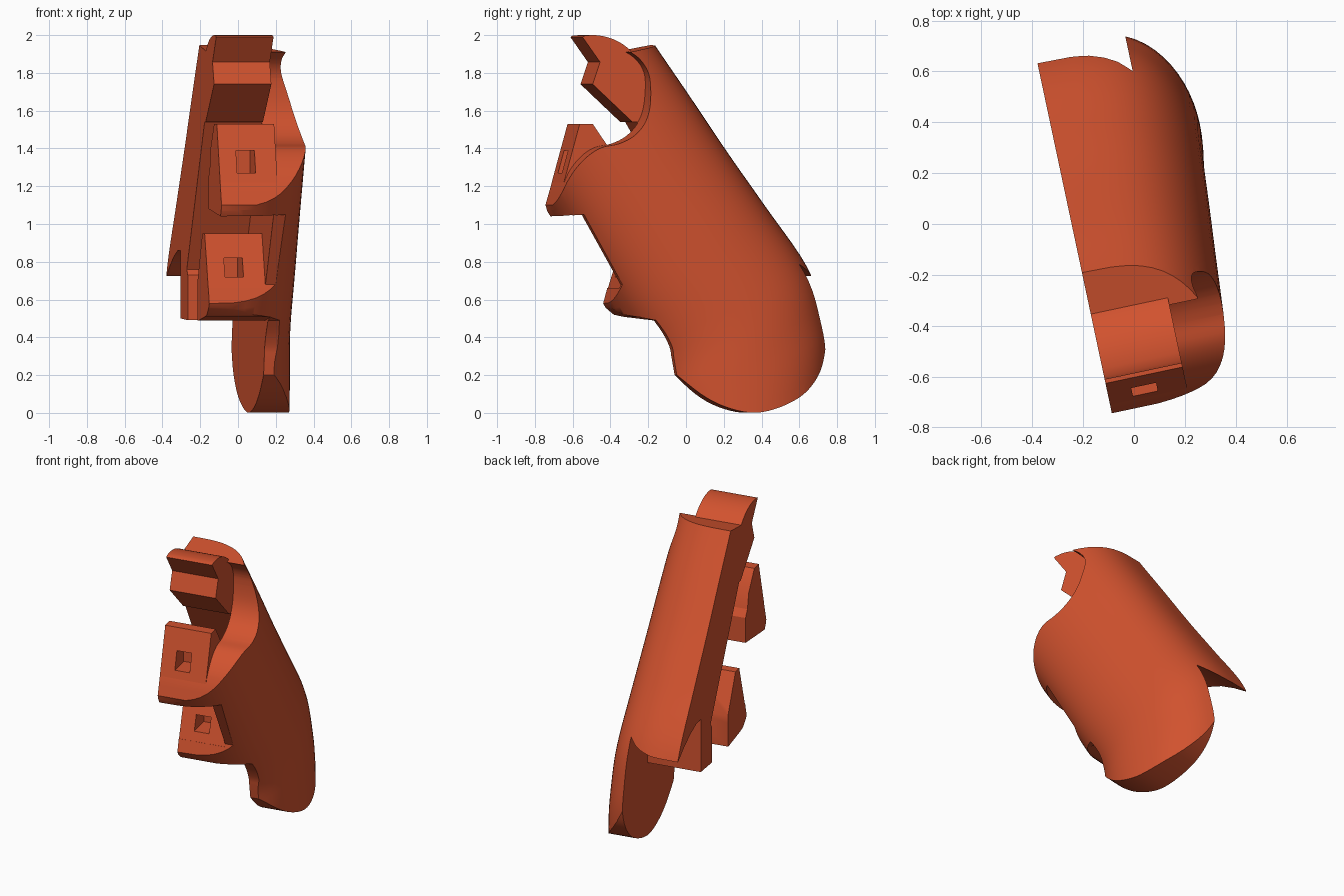
import bpy, bmesh, math
from mathutils import Matrix, Vector

if "Cube" in bpy.data.objects:
    bpy.data.objects.remove(bpy.data.objects["Cube"])

TURN = Matrix.Rotation(math.radians(12), 4, 'Z')
LEFT, INNER = -0.24, 0.07          # open side plane and inner face of the side wall

mat = bpy.data.materials.new("burnt_orange")
mat.diffuse_color = (0.64, 0.085, 0.028, 1)
mat.use_nodes = True
mat.node_tree.nodes["Principled BSDF"].inputs["Base Color"].default_value = mat.diffuse_color


def finish(name, bm):
    bmesh.ops.recalc_face_normals(bm, faces=bm.faces)
    bm.transform(TURN)
    me = bpy.data.meshes.new(name)
    bm.to_mesh(me)
    bm.free()
    me.materials.append(mat)
    ob = bpy.data.objects.new(name, me)
    bpy.context.collection.objects.link(ob)
    return ob


def prism(name, pts, x0, x1):
    """Side profile (y, z) extruded from x0 to x1."""
    bm = bmesh.new()
    a = [bm.verts.new((x0, y, z)) for y, z in pts]
    b = [bm.verts.new((x1, y, z)) for y, z in pts]
    n = len(pts)
    bm.faces.new(a)
    bm.faces.new(b[::-1])
    for i in range(n):
        bm.faces.new((a[i], a[(i + 1) % n], b[(i + 1) % n], b[i]))
    return finish(name, bm)


def boolean(ob, cutter, op):
    m = ob.modifiers.new("cut", 'BOOLEAN')
    m.object, m.operation, m.solver = cutter, op, 'EXACT'
    bpy.context.view_layer.objects.active = ob
    bpy.ops.object.modifier_apply(modifier=m.name)
    bpy.data.objects.remove(cutter)


def spline(rows, steps):
    """Catmull-Rom resampling of a list of tuples."""
    rows = [Vector(r) for r in rows]
    out = []
    for i in range(len(rows) - 1):
        p0, p1 = rows[max(i - 1, 0)], rows[i]
        p2, p3 = rows[i + 1], rows[min(i + 2, len(rows) - 1)]
        for s in range(steps):
            t = s / steps
            out.append(0.5 * (2 * p1 + (p2 - p0) * t + (2 * p0 - 5 * p1 + 4 * p2 - p3) * t * t
                              + (3 * p1 - p0 - 3 * p2 + p3) * t ** 3))
    return out + [rows[-1]]


def curve(rows, steps=4):
    return [tuple(p) for p in spline(rows, steps)]


# Domed shell: lofted half-oval sections (back y, back z, front y, front z), side bulge
edges = [(-.30, 2.18, -1.15, 1.75), (-.14, 1.94, -.92, 1.40), (.04, 1.68, -.74, 1.13),
         (.245, 1.38, -.55, .83), (.445, 1.10, -.38, .55), (.67, .78, -.21, .26),
         (.755, .53, -.17, .03), (.785, .28, -.13, -.22), (.74, -.20, -.06, -.6)]
bulge = [.24, .26, .275, .29, .305, .32, .33, .335, .335]
SEG = 32
bm = bmesh.new()
rings = []
for e, w in zip(spline(edges, 5), spline([(b, 0) for b in bulge], 5)):
    back, front = Vector(e[:2]), Vector(e[2:])
    ring = []
    for i in range(SEG + 1):
        a = math.pi * i / SEG
        p = (back + front) / 2 + (back - front) / 2 * math.cos(a)
        x = LEFT + (w[0] - LEFT) * max(math.sin(a), 0) ** 0.62
        ring.append(bm.verts.new((x, p.x, p.y)))
    rings.append(ring)
for r, s in zip(rings, rings[1:]):
    for i in range(SEG + 1):
        j = (i + 1) % (SEG + 1)
        bm.faces.new((r[i], r[j], s[j], s[i]))
bm.faces.new(rings[0])
bm.faces.new(rings[-1][::-1])
body = finish("shell_body", bm)

# Side outline: rounded lobe, two hooks, and the scoop for the joint
lobe = curve([(.735, .36), (.70, .245), (.64, .155), (.55, .08), (.41, .02), (.28, .001),
              (.14, .035), (.025, .10), (-.087, .20)])
wall_foot = curve([(-.105, .30), (-.115, .35), (-.15, .42), (-.20, .49)])
scoop = curve([(-.675, 1.22), (-.64, 1.29), (-.58, 1.36), (-.51, 1.405), (-.42, 1.425),
               (-.34, 1.465), (-.28, 1.53), (-.245, 1.62), (-.235, 1.75), (-.25, 1.82),
               (-.29, 1.875), (-.34, 1.91)])
outline = ([(-.10, 1.955), (1.2, 1.96), (1.2, .60), (.80, .40)] + lobe + wall_foot
           + [(-.34, .52), (-.40, .57), (-.37, .68), (-.58, 1.05), (-.69, 1.04), (-.71, 1.10)]
           + scoop)
boolean(body, prism("outline_cutter", outline, -1, 1), 'INTERSECT')

# Channel running behind the hooks
channel = [(-.29, 1.56), (.175, .76), (.15, .73), (.15, .45), (-.10, .45), (-.10, .70),
           (-.22, .95), (-.28, .95), (-.372, .66), (-.9, .85), (-.69, 1.04), (-.38, 1.08),
           (-.38, 1.25), (-.46, 1.38), (-.44, 1.6)]
boolean(body, prism("channel_cutter", channel, -.6, INNER), 'DIFFERENCE')

# Clearance at the lower end, leaving the lobe as a thin tongue
clearance = [(1.2, .70), (.69, .725), (.60, .78), (.50, .83), (.40, .86), (.33, .86), (.33, .50),
             (.14, .49), (-.13, .49), (-.34, .515), (-.6, .3), (-.5, -.4), (1.2, -.4)]
boolean(body, prism("clearance_cutter", clearance, -.6, .12), 'DIFFERENCE')

# Square pockets in the hook faces
for y, z0, z1 in ((-.52, 1.27, 1.39), (-.20, .72, .82)):
    pocket = [(y - .3, z0), (y - .3, z1), (y, z1), (y, z0)]
    boolean(body, prism("pocket_cutter", pocket, -.145, -.045), 'DIFFERENCE')

# Raised tip of the upper hook
hook_tip = prism("upper_hook_tip", [(-.676, 1.22), (-.59, 1.53), (-.52, 1.53), (-.43, 1.40),
                                    (-.40, 1.25), (-.42, 1.22)], LEFT, INNER)
pocket = [(-.8, 1.27), (-.8, 1.39), (-.52, 1.39), (-.52, 1.27)]
boolean(hook_tip, prism("pocket_cutter", pocket, -.145, -.045), 'DIFFERENCE')

# Rounded joint block with a notched front
arc = [(-.52 + .30 * math.cos(a), 1.70 + .30 * math.sin(a))
       for a in (math.radians(-20 + 118 * i / 20) for i in range(21))]
joint = prism("joint_block", arc + [(-.575, 1.99), (-.48, 1.857), (-.52, 1.74), (-.305, 1.54),
                                    (-.26, 1.54)], LEFT, INNER)

for ob in (body, hook_tip, joint):
    bpy.ops.object.select_all(action='DESELECT')
    ob.select_set(True)
    bpy.context.view_layer.objects.active = ob
    bpy.ops.object.shade_smooth_by_angle(angle=math.radians(30))
